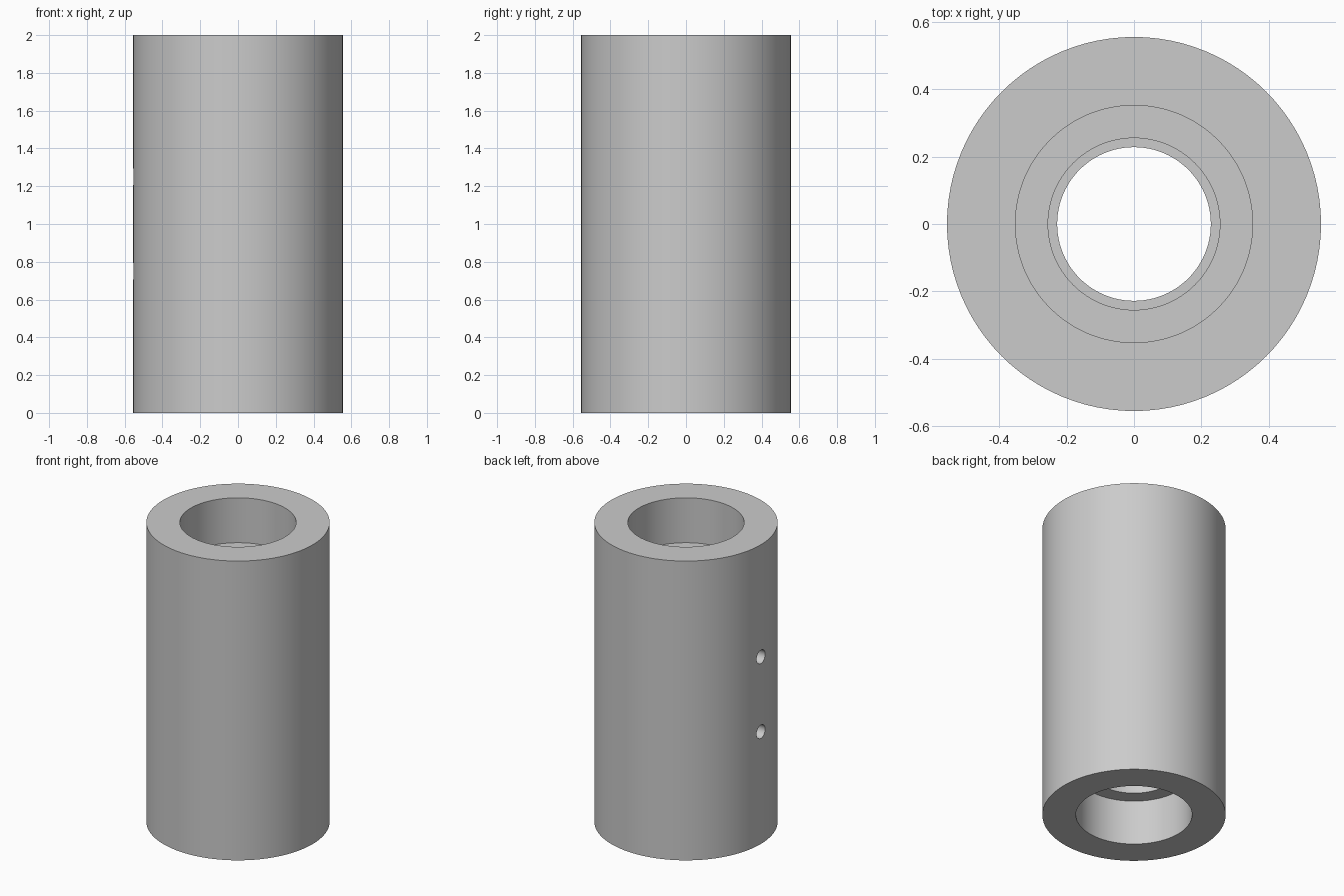
import bpy, bmesh, math
from mathutils import Matrix

cube = bpy.data.objects.get("Cube")
if cube:
    bpy.data.objects.remove(cube, do_unlink=True)

HEIGHT, OUTER = 2.0, 0.555
COUNTERBORE, BORE, STOP = 0.352, 0.255, 0.228
COUNTERBORE_DEPTH, STOP_HALF = 0.3, 0.05
SEGMENTS = 96

grey = bpy.data.materials.new("plain grey")
grey.use_nodes = True
colour = (0.6, 0.6, 0.6, 1)
grey.diffuse_color = colour
grey.node_tree.nodes["Principled BSDF"].inputs["Base Color"].default_value = colour


def make_object(name, bm):
    bmesh.ops.recalc_face_normals(bm, faces=bm.faces)
    mesh = bpy.data.meshes.new(name)
    bm.to_mesh(mesh)
    bm.free()
    mesh.materials.append(grey)
    obj = bpy.data.objects.new(name, mesh)
    bpy.context.collection.objects.link(obj)
    return obj


# Sleeve: lower half of the section, mirrored to the upper half, then revolved
mid = HEIGHT / 2
lower = [(OUTER, 0), (COUNTERBORE, 0), (COUNTERBORE, COUNTERBORE_DEPTH),
         (BORE, COUNTERBORE_DEPTH), (BORE, mid - STOP_HALF), (STOP, mid - STOP_HALF)]
profile = lower + [(r, HEIGHT - z) for r, z in reversed(lower)]
bm = bmesh.new()
ring = [bm.verts.new((r, 0, z)) for r, z in profile]
edges = [bm.edges.new((a, b)) for a, b in zip(ring, ring[1:] + ring[:1])]
bmesh.ops.spin(bm, geom=ring + edges, cent=(0, 0, 0), axis=(0, 0, 1),
               angle=math.tau, steps=SEGMENTS, use_duplicate=False)
bmesh.ops.remove_doubles(bm, verts=bm.verts, dist=0.0001)
sleeve = make_object("sleeve", bm)

# Two radial screw holes through the wall on the -x side
bm = bmesh.new()
for z in (0.75, 1.25):
    place = Matrix.Translation((-0.4, 0, z)) @ Matrix.Rotation(math.pi / 2, 4, "Y")
    bmesh.ops.create_cone(bm, cap_ends=True, segments=32, radius1=0.045,
                          radius2=0.045, depth=0.5, matrix=place)
cutter = make_object("screw_hole_cutter", bm)
cutter.hide_render = True

bpy.ops.object.select_all(action="DESELECT")
bpy.context.view_layer.objects.active = sleeve
sleeve.select_set(True)
cut = sleeve.modifiers.new("screw holes", "BOOLEAN")
cut.operation = "DIFFERENCE"
cut.solver = "EXACT"
cut.object = cutter
bpy.ops.object.modifier_apply(modifier=cut.name)
bpy.data.objects.remove(cutter, do_unlink=True)

bpy.ops.object.shade_smooth_by_angle(angle=math.radians(30))
